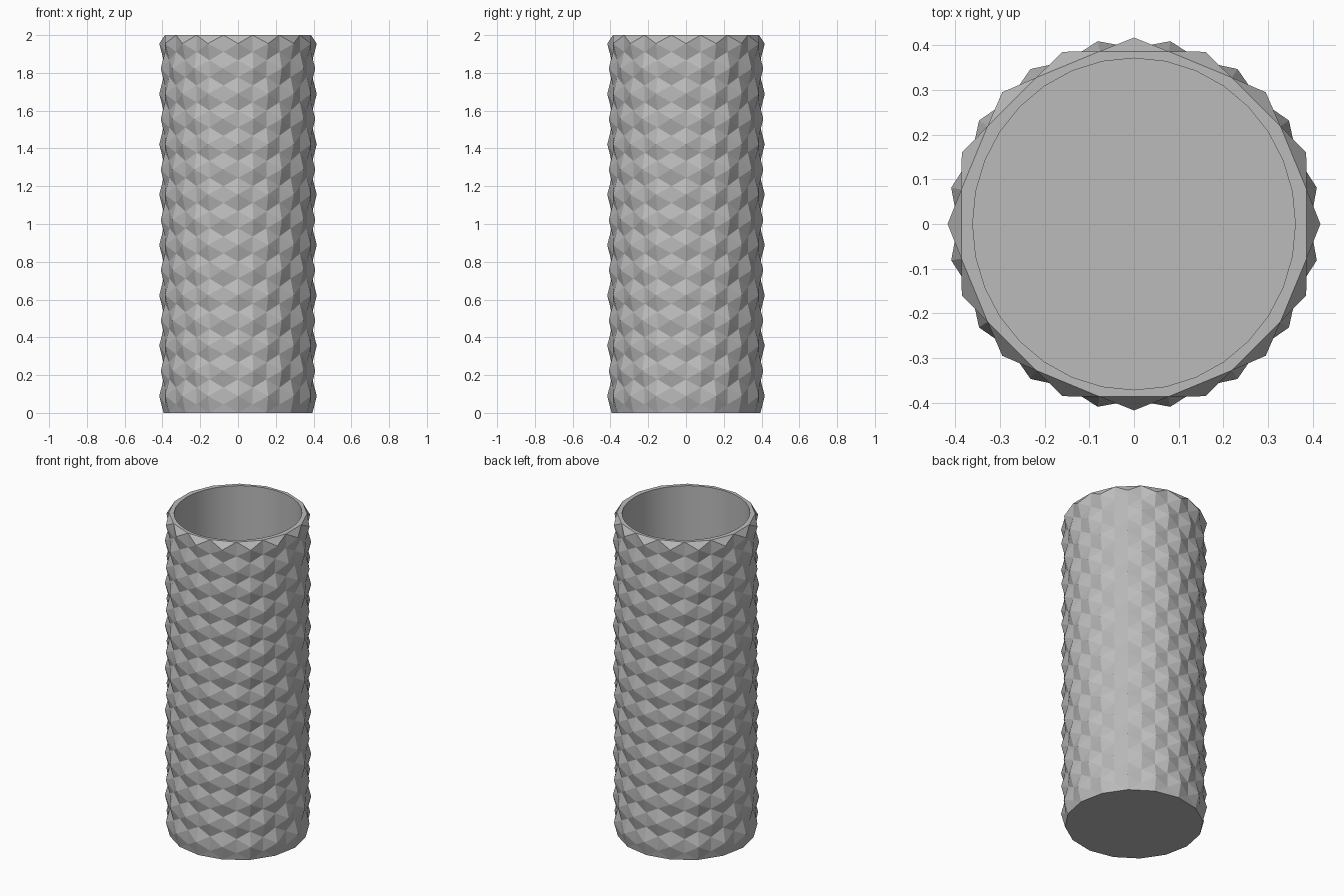
import bpy, bmesh, math

cube = bpy.data.objects.get("Cube")
if cube:
    bpy.data.objects.remove(cube, do_unlink=True)

HEIGHT = 2.0
STEPS = 32                   # half-cell steps around the body
ROWS = 15
CELL = HEIGHT / (1.5 * ROWS)  # centre-to-corner size of a honeycomb cell
PEAK, VALLEY = 0.417, 0.394
FLOOR = 0.04

grey = bpy.data.materials.new("grey")
grey.use_nodes = True
colour = (0.5, 0.5, 0.5, 1)
grey.diffuse_color = colour
grey.node_tree.nodes["Principled BSDF"].inputs["Base Color"].default_value = colour

bm = bmesh.new()
shared = {}


def vert(step, z, rx, ry=None):
    """Vertex on a ring, shared between faces that meet there."""
    step %= STEPS
    key = (step, round(z, 4), rx)
    if key not in shared:
        a = 2 * math.pi * step / STEPS
        shared[key] = bm.verts.new((rx * math.cos(a), (ry or rx) * math.sin(a), z))
    return shared[key]


def outer(step, z):
    return vert(step, z, VALLEY)


def inner(step, z):
    return vert(step, z, 0.361, 0.371)


# Staggered rows of six-sided pyramids
for row in range(ROWS):
    z = CELL * (1 + 1.5 * row)
    for s in range(row % 2, STEPS, 2):
        corners = [(s + 1, z - CELL / 2), (s + 1, z + CELL / 2), (s, z + CELL),
                   (s - 1, z + CELL / 2), (s - 1, z - CELL / 2), (s, z - CELL)]
        if row == ROWS - 1:
            corners.pop(2)   # the rim cuts the top row straight
        ring = [outer(*c) for c in corners]
        tip = vert(s, z, PEAK)
        for a, b in zip(ring, ring[1:] + ring[:1]):
            bm.faces.new((tip, a, b))

# Base skirt, flat rim and smooth inner wall
for s in range(0, STEPS, 2):
    bm.faces.new((outer(s, 0), outer(s + 2, 0), outer(s + 1, CELL / 2)))
    bm.faces.new((outer(s - 1, HEIGHT), outer(s + 1, HEIGHT), inner(s + 1, HEIGHT),
                  inner(s, HEIGHT), inner(s - 1, HEIGHT)))
for s in range(STEPS):
    wall = bm.faces.new((inner(s, FLOOR), inner(s, HEIGHT),
                         inner(s + 1, HEIGHT), inner(s + 1, FLOOR)))
    wall.smooth = True

# Underside and inside floor
bm.faces.new([outer(s, 0) for s in range(0, STEPS, 2)])
bm.faces.new([inner(s, FLOOR) for s in range(STEPS)])

bmesh.ops.recalc_face_normals(bm, faces=bm.faces)
mesh = bpy.data.meshes.new("faceted_vase")
bm.to_mesh(mesh)
bm.free()
mesh.materials.append(grey)
vase = bpy.data.objects.new("faceted_vase", mesh)
bpy.context.collection.objects.link(vase)
